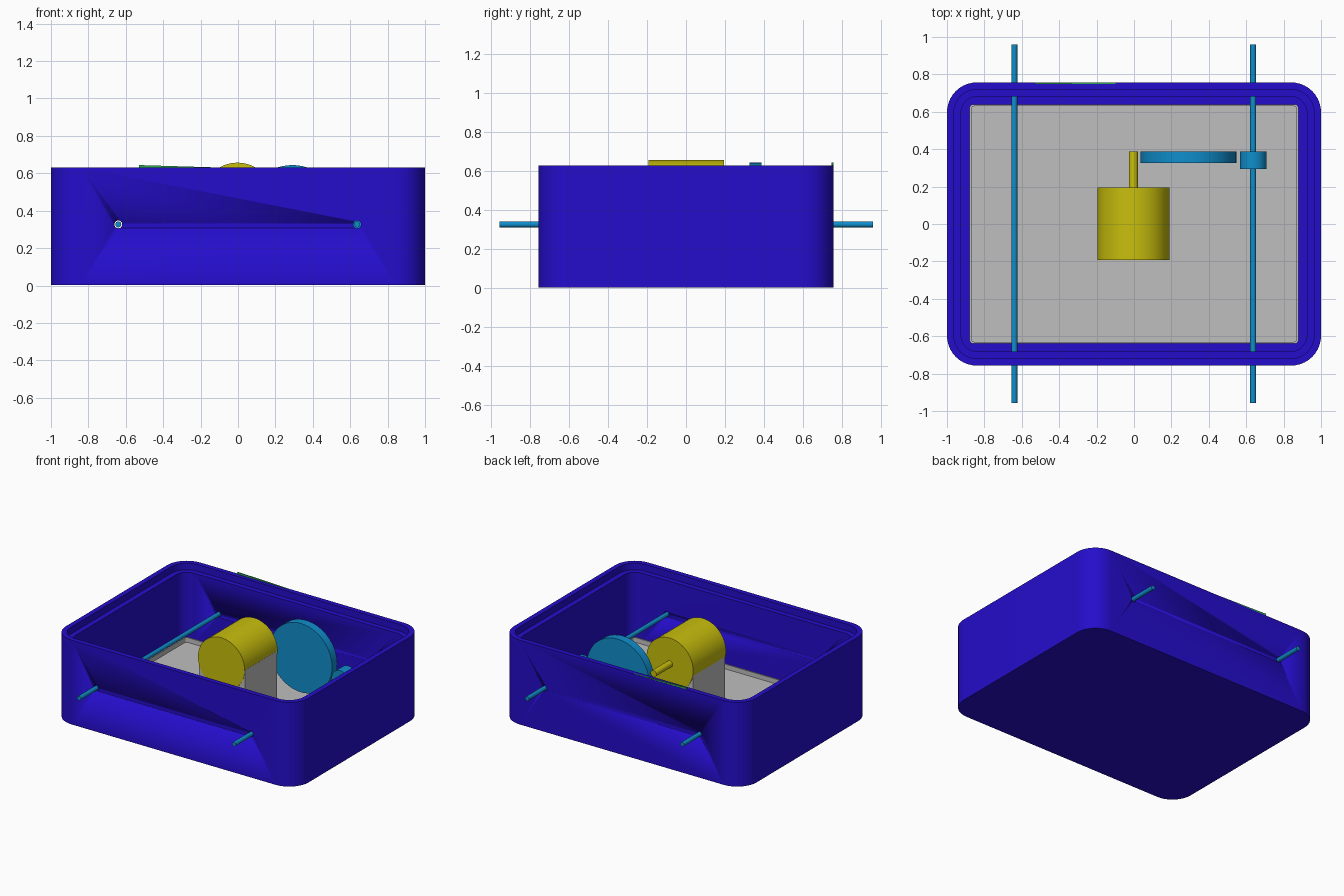
import bpy, bmesh, math
from mathutils import Matrix

if "Cube" in bpy.data.objects:
    bpy.data.objects.remove(bpy.data.objects["Cube"])


def material(name, rgb):
    m = bpy.data.materials.new(name)
    m.diffuse_color = (*rgb, 1)
    m.use_nodes = True
    m.node_tree.nodes["Principled BSDF"].inputs["Base Color"].default_value = m.diffuse_color
    return m


BLUE = material("deep blue", (0.018, 0.004, 0.60))
YELLOW = material("mustard yellow", (0.58, 0.52, 0.004))
CYAN = material("sea blue", (0.005, 0.27, 0.60))
GREY = material("light grey", (0.52, 0.52, 0.52))
GREEN = material("green", (0.03, 0.40, 0.10))


def finish(name, bm, mat, smooth=True):
    bmesh.ops.recalc_face_normals(bm, faces=bm.faces)
    me = bpy.data.meshes.new(name)
    bm.to_mesh(me)
    bm.free()
    me.materials.append(mat)
    ob = bpy.data.objects.new(name, me)
    bpy.context.collection.objects.link(ob)
    if smooth:
        bpy.ops.object.select_all(action='DESELECT')
        ob.select_set(True)
        bpy.context.view_layer.objects.active = ob
        bpy.ops.object.shade_smooth_by_angle(angle=math.radians(35))
    return ob


def box(name, mat, x0, x1, y0, y1, z0, z1):
    bm = bmesh.new()
    m = Matrix.Translation(((x0 + x1) / 2, (y0 + y1) / 2, (z0 + z1) / 2))
    bmesh.ops.create_cube(bm, size=1, matrix=m @ Matrix.Diagonal((x1 - x0, y1 - y0, z1 - z0, 1)))
    return finish(name, bm, mat, False)


def rod(name, mat, x, z, r, y0, y1, sides=48):
    """Cylinder lying along y."""
    bm = bmesh.new()
    m = Matrix.Translation((x, (y0 + y1) / 2, z)) @ Matrix.Rotation(math.pi / 2, 4, 'X')
    bmesh.ops.create_cone(bm, cap_ends=True, segments=sides, radius1=r, radius2=r,
                          depth=y1 - y0, matrix=m)
    return finish(name, bm, mat)


def rounded_loft(name, mat, rings, steps=10):
    """Closed solid through rounded rectangles (half x, half y, radius, z)."""
    bm = bmesh.new()
    loops = []
    for hx, hy, r, z in rings:
        loop = []
        for q, (sx, sy) in enumerate([(1, 1), (-1, 1), (-1, -1), (1, -1)]):
            for i in range(steps + 1):
                a = math.pi / 2 * (q + i / steps)
                loop.append(bm.verts.new((sx * (hx - r) + r * math.cos(a),
                                          sy * (hy - r) + r * math.sin(a), z)))
        loops.append(loop)
    n = len(loops[0])
    for a, b in zip(loops, loops[1:]):
        for i in range(n):
            j = (i + 1) % n
            bm.faces.new((a[i], a[j], b[j], b[i]))
    bm.faces.new(loops[0])
    bm.faces.new(loops[-1])
    return finish(name, bm, mat)


# Open case with a stepped rim for the lid
case = rounded_loft("case", BLUE, [
    (1.0, 0.757, 0.16, 0.003), (1.0, 0.757, 0.16, 0.63),
    (0.963, 0.72, 0.125, 0.63), (0.963, 0.72, 0.125, 0.58),
    (0.925, 0.682, 0.09, 0.58), (0.925, 0.682, 0.09, 0.07)])

# Axles through holes in the front and back walls
for side, x in (("left", -0.64), ("right", 0.637)):
    hole = rod(side + "_axle_hole_cutter", BLUE, x, 0.327, 0.021, -1.1, 1.1, 24)
    hole.hide_render = True
    hole.hide_viewport = True
    cut = case.modifiers.new(side + " hole", 'BOOLEAN')
    cut.operation = 'DIFFERENCE'
    cut.solver = 'EXACT'
    cut.object = hole
    rod(side + "_axle", CYAN, x, 0.327, 0.016, -0.957, 0.96, 24)

# Shallow tray on the case floor
rounded_loft("floor_tray", GREY, [
    (0.88, 0.64, 0.02, 0.07), (0.88, 0.64, 0.02, 0.115),
    (0.87, 0.63, 0.015, 0.115), (0.87, 0.63, 0.015, 0.08)], 3)

# Motor on its stand
box("motor_stand", GREY, -0.19, 0.19, -0.19, 0.19, 0.075, 0.465)
rod("motor_body", YELLOW, -0.003, 0.465, 0.192, -0.192, 0.195, 64)
rod("motor_shaft", YELLOW, -0.003, 0.465, 0.024, 0.19, 0.387, 24)

# Drive wheels
rod("large_gear", CYAN, 0.291, 0.388, 0.256, 0.325, 0.387, 64)
rod("axle_gear", CYAN, 0.637, 0.327, 0.071, 0.293, 0.387)

# Thin tapered strip in the back rim
bm = bmesh.new()
outline = [(-0.53, 0.60), (-0.10, 0.60), (-0.10, 0.631), (-0.53, 0.644)]
ends = [[bm.verts.new((x, y, z)) for x, z in outline] for y in (0.748, 0.756)]
bm.faces.new(ends[0])
bm.faces.new(ends[1])
for i in range(4):
    j = (i + 1) % 4
    bm.faces.new((ends[0][i], ends[0][j], ends[1][j], ends[1][i]))
finish("rim_strip", bm, GREEN, False)
